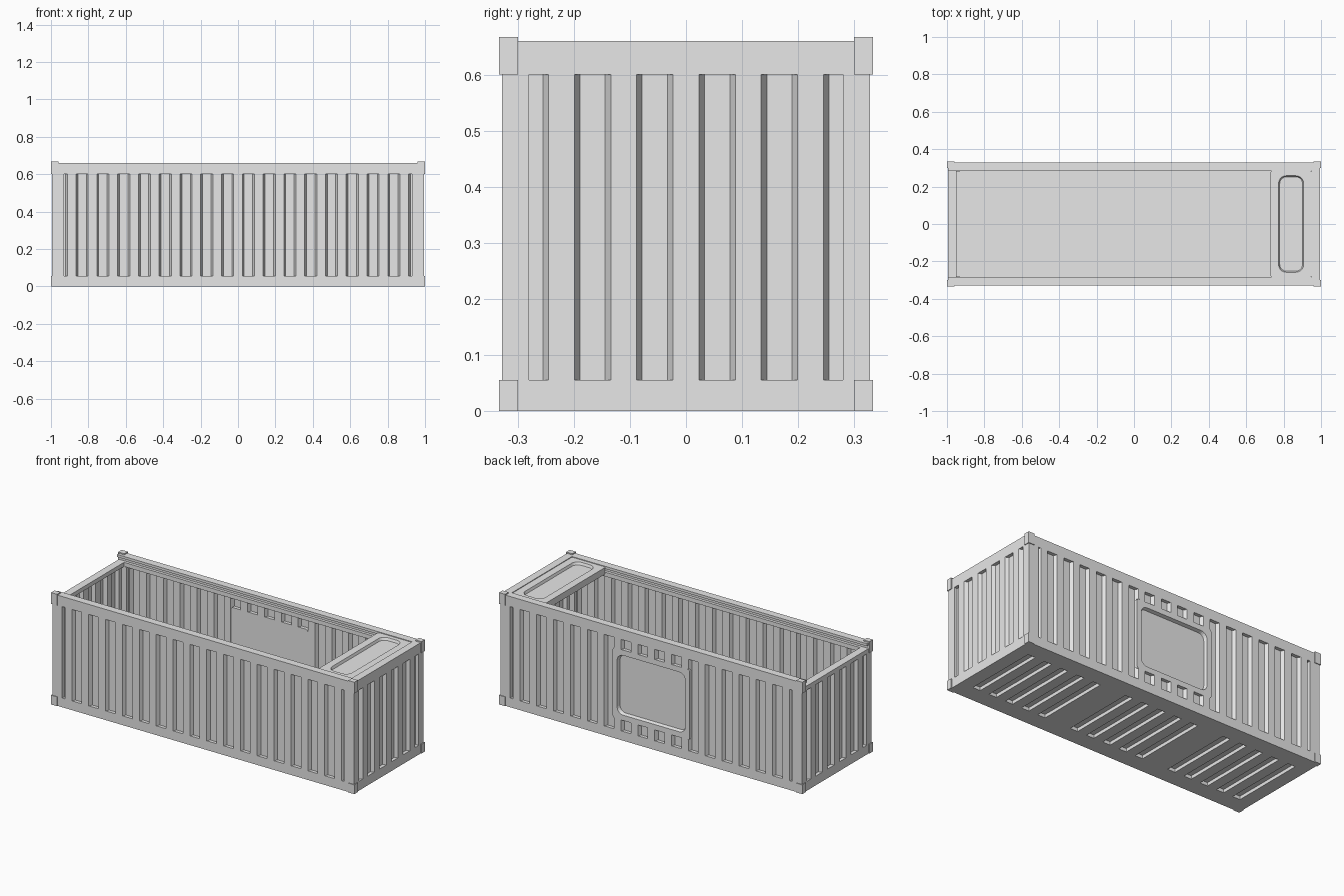
import bpy, bmesh, math
from mathutils import Vector

cube = bpy.data.objects.get("Cube")
if cube:
    bpy.data.objects.remove(cube, do_unlink=True)

steel = bpy.data.materials.new("light_grey_steel")
steel.use_nodes = True
GREY = (0.8, 0.8, 0.8, 1.0)
steel.diffuse_color = GREY
steel.node_tree.nodes["Principled BSDF"].inputs["Base Color"].default_value = GREY

# Main dimensions
X, Y = 0.995, 0.328          # outer faces of rails and walls
PITCH, DEPTH, SHEET = 1 / 9, 0.02, 0.012
Z0, Z1, TOP = 0.055, 0.602, 0.66
POST_X, POST_Y = 0.93, 0.28  # inner limits of the corner posts


def finish(bm, name):
    bmesh.ops.recalc_face_normals(bm, faces=bm.faces)
    mesh = bpy.data.meshes.new(name)
    bm.to_mesh(mesh)
    bm.free()
    mesh.materials.append(steel)
    obj = bpy.data.objects.new(name, mesh)
    bpy.context.collection.objects.link(obj)
    return obj


def add_box(bm, lo, hi):
    lo, hi = Vector(lo), Vector(hi)
    for v in bmesh.ops.create_cube(bm, size=1)["verts"]:
        v.co = (lo + hi) / 2 + Vector(a * b for a, b in zip(v.co, hi - lo))


def box(name, lo, hi):
    bm = bmesh.new()
    add_box(bm, lo, hi)
    return finish(bm, name)


def bridge(bm, a, b):
    n = len(a)
    for i in range(n):
        bm.faces.new((a[i], a[(i + 1) % n], b[(i + 1) % n], b[i]))


def corrugated(name, place, u0, u1, z0, z1):
    """Pressed sheet along u; place(u, depth, z) gives the world position."""
    us = {u0, u1}
    for k in range(-9, 9):
        for off in (-0.0325, -0.0225, 0.0225, 0.0325):
            u = (k + 0.5) * PITCH + off
            if u0 < u < u1:
                us.add(u)
    bm = bmesh.new()
    rings = []
    for u in sorted(us):
        m = abs((u % PITCH) - PITCH / 2)
        d = DEPTH * min(1, max(0, (0.0325 - m) / 0.01))
        rings.append([bm.verts.new(place(u, w, z)) for w, z in
                      ((d, z0), (d, z1), (d + SHEET, z1), (d + SHEET, z0))])
    for a, b in zip(rings, rings[1:]):
        bridge(bm, a, b)
    bm.faces.new(rings[0])
    bm.faces.new(rings[-1])
    return finish(bm, name)


def rounded(hw, hh, r, w):
    pts = []
    for q, (sx, sy) in enumerate(((1, 1), (-1, 1), (-1, -1), (1, -1))):
        for i in range(6):
            t = math.pi / 2 * (q + i / 5)
            pts.append((sx * (hw - r) + r * math.cos(t),
                        sy * (hh - r) + r * math.sin(t), w))
    return pts


def framed_panel(name, place, hw, hh, inner_w, inner_h, recess, thick):
    """Plate with a raised border around a rounded recess."""
    bm = bmesh.new()
    loops = [rounded(hw, hh, 0.015, thick), rounded(hw, hh, 0.015, 0),
             rounded(inner_w, inner_h, 0.04, 0),
             rounded(inner_w - 0.006, inner_h - 0.006, 0.036, recess)]
    loops = [[bm.verts.new(place(*p)) for p in loop] for loop in loops]
    for a, b in zip(loops, loops[1:]):
        bridge(bm, a, b)
    bm.faces.new(loops[0])
    bm.faces.new(loops[-1])
    return finish(bm, name)


# Floor with pressed slots on the underside, in three groups of five
floor = box("floor", (-X, -Y, 0), (X, Y, Z0))
bm = bmesh.new()
for k in range(-8, 9):
    if abs(k) != 3:
        x = k * PITCH
        add_box(bm, (x - 0.025, -0.225, -0.02), (x + 0.025, 0.225, 0.02))
cutter = finish(bm, "slot_cutter")
cutter.hide_render = True
mod = floor.modifiers.new("slots", "BOOLEAN")
mod.operation, mod.solver, mod.object = "DIFFERENCE", "EXACT", cutter
bpy.context.view_layer.objects.active = floor
bpy.ops.object.modifier_apply(modifier=mod.name)
bpy.data.objects.remove(cutter, do_unlink=True)

# Corner posts and corner fittings
for sx, end in ((1, "left"), (-1, "right")):
    for sy, side in ((-1, "front"), (1, "back")):
        tag = f"{side}_{end}"
        box("corner_post_" + tag, (sx * POST_X, sy * POST_Y, Z0),
            (sx * X, sy * Y, Z1))
        for level, z0, z1 in (("bottom", 0, Z0), ("top", 0.6, 0.667)):
            box(f"{level}_fitting_{tag}", (sx * 0.96, sy * 0.3, z0),
                (sx * 1.0, sy * 0.333, z1))


# Corrugated walls
def front(u, w, z):
    return (u, -Y + w, z)


def back(u, w, z):
    return (u, Y - w, z)


corrugated("front_wall", front, -POST_X, POST_X, Z0, Z1)
WIN, WZ0, WZ1 = 0.25, 0.12, 0.54
corrugated("back_wall_left", back, WIN, POST_X, Z0, Z1)
corrugated("back_wall_right", back, -POST_X, -WIN, Z0, Z1)
corrugated("back_wall_above_panel", back, -WIN, WIN, WZ1, Z1)
corrugated("back_wall_below_panel", back, -WIN, WIN, Z0, WZ0)
corrugated("left_end_wall", lambda u, w, z: (X - w, u, z), -POST_Y, POST_Y, Z0, Z1)
corrugated("right_end_wall", lambda u, w, z: (-X + w, u, z), -POST_Y, POST_Y, Z0, Z1)

# Recessed panel in the back wall
framed_panel("back_panel", lambda u, v, w: (u, Y - w, (WZ0 + WZ1) / 2 + v),
             WIN + 0.004, (WZ1 - WZ0) / 2, 0.225, 0.178, DEPTH, DEPTH + SHEET)

# Long top rails with a channel along the inner face
profile = [(Y, 0.6), (Y, TOP), (0.283, TOP), (0.283, 0.645), (0.3, 0.645),
           (0.3, 0.625), (0.283, 0.625), (0.283, 0.6)]
for s, side in ((-1, "front"), (1, "back")):
    bm = bmesh.new()
    ends = [[bm.verts.new((x, s * y, z)) for y, z in profile] for x in (-X, X)]
    bridge(bm, *ends)
    for ring in ends:
        bm.faces.new(ring)
    finish(bm, side + "_top_rail")

# End rails: full height beside the roof panel, low at the open end
box("left_end_rail", (0.95, -0.3, 0.6), (X, 0.3, TOP))
box("right_end_rail", (-X, -0.3, 0.6), (-0.95, 0.3, 0.625))

# Short roof panel with a rounded recess
framed_panel("roof_panel", lambda u, v, w: (0.84 + u, v, 0.656 - w),
             0.112, 0.285, 0.067, 0.258, 0.015, 0.04)
